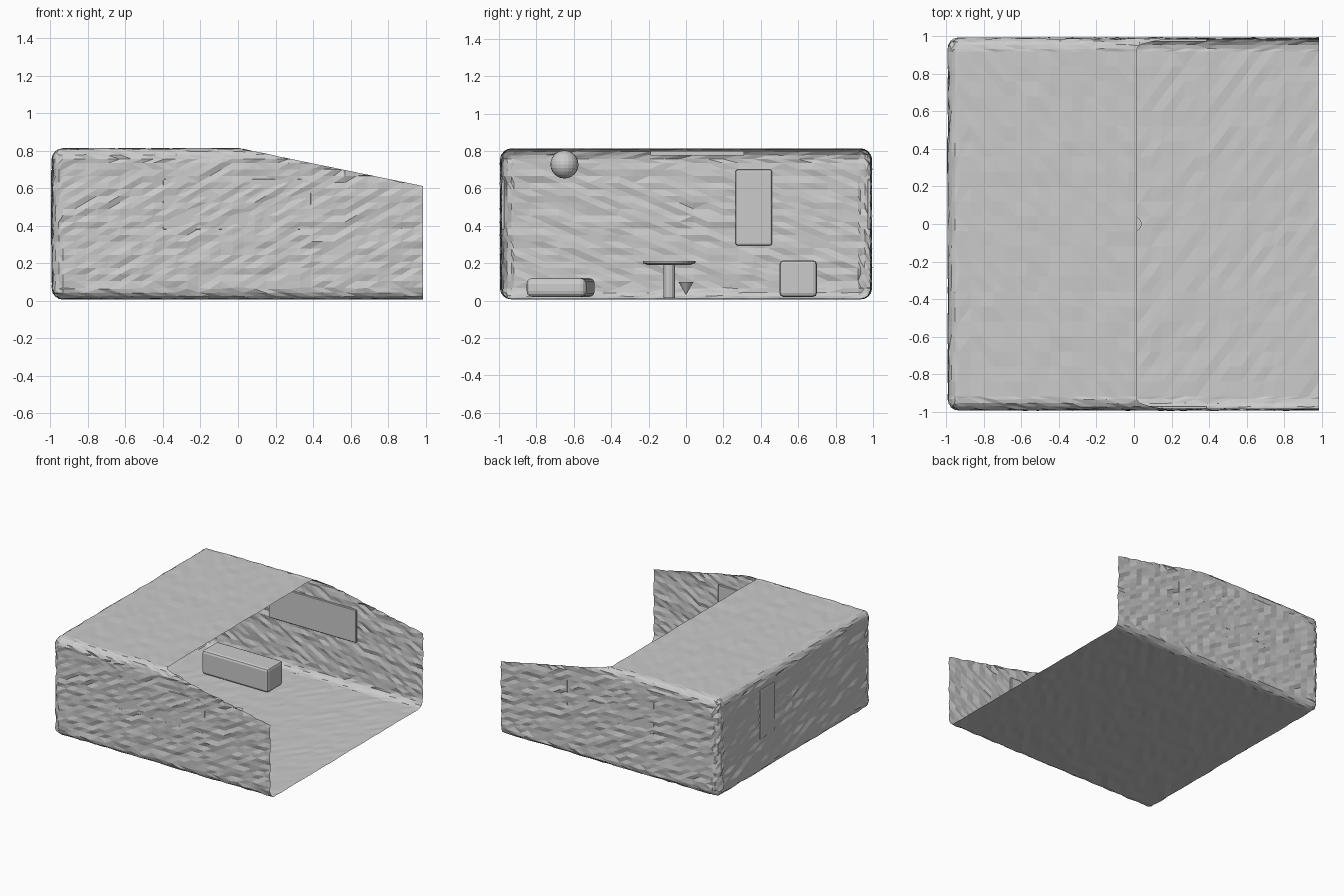
import bpy, bmesh, math, random
from mathutils import Vector, Matrix

if "Cube" in bpy.data.objects:
    bpy.data.objects.remove(bpy.data.objects["Cube"])

random.seed(4)


def finish(bm, name):
    mesh = bpy.data.meshes.new(name)
    bm.to_mesh(mesh)
    bm.free()
    ob = bpy.data.objects.new(name, mesh)
    bpy.context.collection.objects.link(ob)
    return ob


def raw_box(lo, hi):
    bm = bmesh.new()
    lo, hi = Vector(lo), Vector(hi)
    bmesh.ops.create_cube(bm, size=1)
    for v in bm.verts:
        v.co = Vector([(lo[i] + hi[i]) / 2 + v.co[i] * (hi[i] - lo[i]) for i in range(3)])
    return bm


def box(name, lo, hi, bevel=0.0, segments=2, turn=0.0):
    bm = raw_box(lo, hi)
    if bevel:
        bmesh.ops.bevel(bm, geom=bm.edges[:], offset=bevel, segments=segments,
                        profile=0.5, affect='EDGES')
    centre = (Vector(lo) + Vector(hi)) / 2
    bmesh.ops.rotate(bm, verts=bm.verts, cent=centre, matrix=Matrix.Rotation(turn, 3, 'Z'))
    return finish(bm, name)


def cone(bm, r1, r2, z1, z2, x, y, segments):
    bmesh.ops.create_cone(bm, cap_ends=True, segments=segments, radius1=r1, radius2=r2,
                          depth=z2 - z1, matrix=Matrix.Translation((x, y, (z1 + z2) / 2)))


def cut(bm, co, no, clear=False):
    bmesh.ops.bisect_plane(bm, geom=bm.verts[:] + bm.edges[:] + bm.faces[:],
                           plane_co=co, plane_no=no, clear_outer=clear)


# Rough room shell: rounded box, open at +x, sides sloping down
bm = raw_box((-0.988, -0.989, 0.009), (1.4, 0.989, 0.811))
bmesh.ops.bevel(bm, geom=bm.edges[:], offset=0.055, segments=4, profile=0.5, affect='EDGES')
cut(bm, (0.985, 0, 0), (1, 0, 0), True)
cut(bm, (0.015, 0, 0.811), (0.205, 0, 1), True)
for axis, step, lo, hi in ((0, 0.06, -0.93, 0.96), (1, 0.08, -0.92, 0.93), (2, 0.035, 0.07, 0.75)):
    t = lo
    while t < hi:
        co, no = Vector((0, 0, 0)), Vector((0, 0, 0))
        co[axis], no[axis] = t, 1
        cut(bm, co, no)
        t += step
bmesh.ops.remove_doubles(bm, verts=bm.verts, dist=0.006)
bmesh.ops.triangulate(bm, faces=bm.faces)
bm.normal_update()
moves = [(v, v.normal.copy()) for v in bm.verts]
for v, n in moves:
    amp = 0.003 + 0.004 * (1 - abs(n.z))
    v.co += n * random.uniform(-amp, amp)
finish(bm, "room_shell")

# Wall panels, mirrored left and right
for side, name in ((1, "left_wall_panel"), (-1, "right_wall_panel")):
    ys = sorted((side * 0.970, side * 0.987))
    box(name, (-0.4, ys[0], 0.38), (0.39, ys[1], 0.65), 0.004, 1)

# Panels set into the back wall and ceiling
box("back_wall_panel", (-0.998, 0.265, 0.295), (-0.965, 0.46, 0.70), 0.01)
box("ceiling_panel", (-0.65, -0.19, 0.777), (-0.15, 0.31, 0.80))

# Chest and bed
box("chest", (-0.68, 0.5, 0.02), (-0.08, 0.7, 0.215), 0.02)
box("bed", (-0.7, -0.83, 0.02), (-0.12, -0.51, 0.12), 0.03, 3, math.radians(-5))

# Round table
bm = bmesh.new()
cone(bm, 0.11, 0.14, 0.19, 0.2, -0.6, -0.09, 24)
cone(bm, 0.14, 0.14, 0.2, 0.212, -0.6, -0.09, 24)
cone(bm, 0.03, 0.03, 0.015, 0.19, -0.6, -0.09, 12)
finish(bm, "round_table")

# Small upturned cone
bm = bmesh.new()
cone(bm, 0, 0.04, 0.03, 0.1, 0.0, 0.0, 24)
finish(bm, "small_cone")

# Hanging lamp ball
bm = bmesh.new()
bmesh.ops.create_uvsphere(bm, u_segments=20, v_segments=12, radius=0.075,
                          matrix=Matrix.Translation((-0.45, -0.65, 0.728)))
finish(bm, "lamp_ball")
